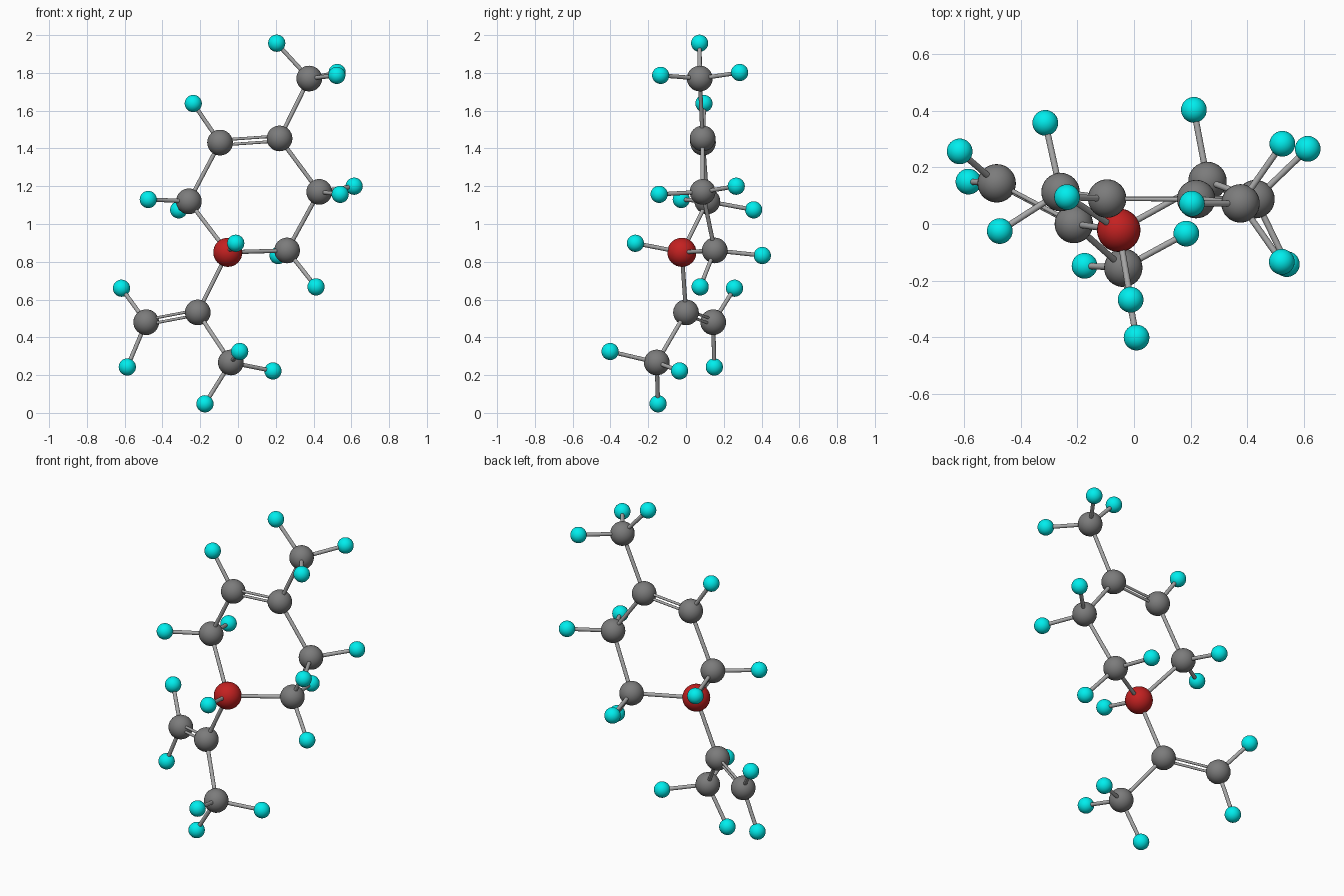
import bpy
from mathutils import Vector

if "Cube" in bpy.data.objects:
    bpy.data.objects.remove(bpy.data.objects["Cube"])


def material(name, rgb):
    m = bpy.data.materials.new(name)
    m.diffuse_color = (*rgb, 1)
    m.use_nodes = True
    m.node_tree.nodes["Principled BSDF"].inputs["Base Color"].default_value = m.diffuse_color
    return m


CARBON = material("carbon_grey", (0.2, 0.2, 0.2))
CENTRE = material("centre_red", (0.55, 0.015, 0.015))
HYDRO = material("hydrogen_cyan", (0.0, 0.85, 0.85))
BOND = material("bond_grey", (0.4, 0.4, 0.4))


def finish(name, mat):
    ob = bpy.context.object
    ob.name = name
    ob.data.materials.append(mat)
    bpy.ops.object.shade_smooth_by_angle()


def atom(name, p, r, mat):
    bpy.ops.mesh.primitive_uv_sphere_add(segments=32, ring_count=16, radius=r, location=p)
    finish(name, mat)


def rod(name, a, b, r):
    a, b = Vector(a), Vector(b)
    d = b - a
    bpy.ops.mesh.primitive_cylinder_add(vertices=20, radius=r, depth=d.length,
                                        location=(a + b) / 2,
                                        rotation=d.to_track_quat('Z', 'Y').to_euler())
    finish(name, BOND)


def double_rod(name, a, b, ref):
    # two thin parallel rods, spread in the plane of the neighbouring atom
    a, b = Vector(a), Vector(b)
    d = (b - a).normalized()
    side = Vector(ref) - a
    side = (side - d * side.dot(d)).normalized() * 0.0135
    for s, tag in ((1, "inner"), (-1, "outer")):
        rod(f"{name}_{tag}", a + side * s, b + side * s, 0.0075)


# each heavy atom: position and the hydrogens attached to it
ATOMS = {
    "ring_centre": ((-.054, -.022, .85), [(-.012, -.268, .898)]),
    "ring_lower_right": ((.26, .152, .86), [(.413, .075, .667), (.212, .404, .833)]),
    "ring_right": ((.43, .088, 1.17), [(.615, .266, 1.2), (.541, -.142, 1.157)]),
    "ring_top_right": ((.22, .088, 1.453), []),
    "ring_top_left": ((-.095, .09, 1.431), [(-.237, .095, 1.638)]),
    "ring_left": ((-.26, .113, 1.12), [(-.475, -.025, 1.13), (-.314, .358, 1.075)]),
    "top_methyl": ((.377, .073, 1.77),
                   [(.205, .072, 1.957), (.525, .284, 1.802), (.523, -.134, 1.787)]),
    "tail_centre": ((-.213, 0, .532), []),
    "tail_left": ((-.486, .144, .48), [(-.617, .257, .66), (-.586, .15, .243)]),
    "tail_methyl": ((-.038, -.155, .267),
                    [(-.175, -.148, .048), (.185, -.034, .222), (.009, -.402, .325)]),
}
for name, (p, hs) in ATOMS.items():
    red = name == "ring_centre"
    atom(name + "_atom", p, 0.077 if red else 0.068, CENTRE if red else CARBON)
    for i, h in enumerate(hs, 1):
        atom(f"{name}_hydrogen_{i}", h, 0.0455, HYDRO)
        rod(f"{name}_hydrogen_bond_{i}", p, h, 0.011)

# single bonds between heavy atoms
P = {k: v[0] for k, v in ATOMS.items()}
for a, b in (("ring_centre", "ring_lower_right"), ("ring_lower_right", "ring_right"),
             ("ring_right", "ring_top_right"), ("ring_top_left", "ring_left"),
             ("ring_left", "ring_centre"), ("ring_top_right", "top_methyl"),
             ("ring_centre", "tail_centre"), ("tail_centre", "tail_methyl")):
    rod(f"bond_{a}_to_{b}", P[a], P[b], 0.011)

# double bonds
double_rod("ring_double_bond", P["ring_top_left"], P["ring_top_right"], P["ring_left"])
double_rod("tail_double_bond", P["tail_centre"], P["tail_left"], P["tail_methyl"])
